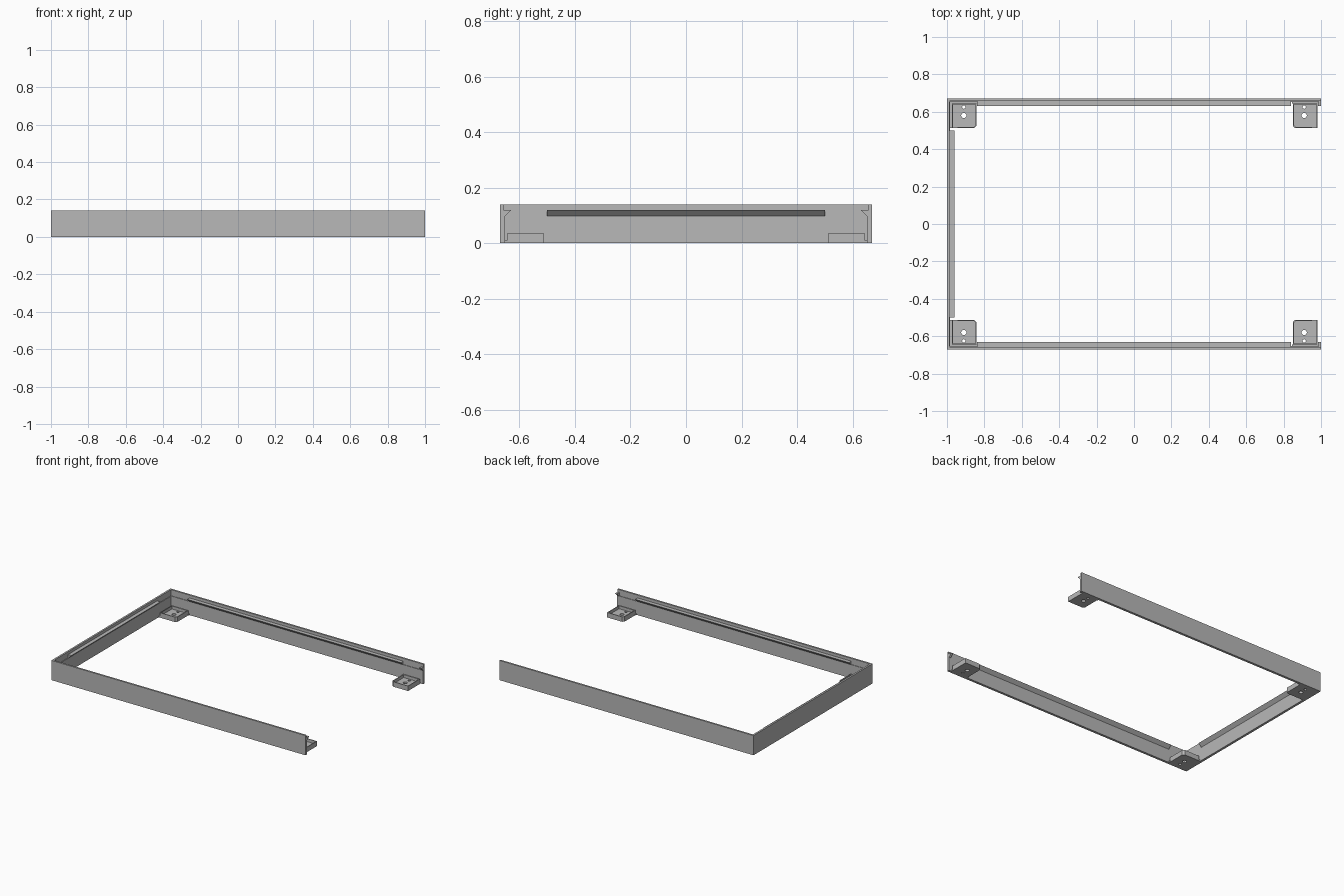
import bpy, bmesh
from mathutils import Matrix, Vector

if "Cube" in bpy.data.objects:
    bpy.data.objects.remove(bpy.data.objects["Cube"])

grey = bpy.data.materials.new("plain grey")
grey.use_nodes = True
colour = (0.48, 0.48, 0.48, 1)
grey.diffuse_color = colour
grey.node_tree.nodes["Principled BSDF"].inputs["Base Color"].default_value = colour

X, Y = 1.0, 0.67      # outer half sizes
WALL, TOP = 0.017, 0.14


def finish(name, bm):
    bmesh.ops.recalc_face_normals(bm, faces=bm.faces)
    mesh = bpy.data.meshes.new(name)
    bm.to_mesh(mesh)
    bm.free()
    mesh.materials.append(grey)
    obj = bpy.data.objects.new(name, mesh)
    bpy.context.collection.objects.link(obj)
    return obj


def sweep(name, profile, path):
    """Run a (depth, height) profile along (x, y, inward x, inward y) stations."""
    bm = bmesh.new()
    rings = [[bm.verts.new((x + d * nx, y + d * ny, z)) for d, z in profile]
             for x, y, nx, ny in path]
    n = len(profile)
    for a, b in zip(rings, rings[1:]):
        for i in range(n):
            j = (i + 1) % n
            bm.faces.new((a[i], a[j], b[j], b[i]))
    bm.faces.new(rings[0])
    bm.faces.new(rings[-1])
    return finish(name, bm)


# Three-sided frame wall, slightly thinner above the ledge line
wall_profile = [(0, 0), (WALL, 0), (WALL, 0.097), (0.013, 0.097), (0.013, TOP), (0, TOP)]
sweep("frame_wall", wall_profile,
      [(X, -Y, 0, 1), (-X, -Y, 1, 1), (-X, Y, 1, -1), (X, Y, 0, -1)])

# Ledges with sloped undersides
ledge = [(0.012, 0.097), (WALL, 0.097), (0.04, 0.12), (0.012, 0.12)]
sweep("side_ledge", ledge, [(-X, -0.5, 1, 0), (-X, 0.5, 1, 0)])
for label, s in (("front", -1), ("back", 1)):
    sweep(label + "_ledge", ledge, [(-0.84, s * Y, 0, -s), (0.84, s * Y, 0, -s)])
    sweep(label + "_end_hook", ledge, [(0.985, s * Y, 0, -s), (X, s * Y, 0, -s)])


def prism(bm, outline, z0, z1):
    base = bm.faces.new([bm.verts.new((x, y, z0)) for x, y in outline])
    out = bmesh.ops.extrude_face_region(bm, geom=[base])["geom"]
    verts = [v for v in out if isinstance(v, bmesh.types.BMVert)]
    bmesh.ops.translate(bm, verts=verts, vec=(0, 0, z1 - z0))
    return next(f for f in out if isinstance(f, bmesh.types.BMFace))


def foot(name, sx, sy):
    """Shallow corner tray with a clipped inner corner and two screw holes."""
    inner, outer = (0.843, 0.973) if sx < 0 else (0.85, 0.98)
    cut = 0.012
    outline = [(outer, 0.512), (outer, 0.645), (inner, 0.645),
               (inner, 0.512 + cut), (inner + cut, 0.512)]
    bm = bmesh.new()
    top = prism(bm, [(sx * x, sy * y) for x, y in outline], 0, 0.035)
    bmesh.ops.recalc_face_normals(bm, faces=bm.faces)
    bmesh.ops.inset_region(bm, faces=[top], thickness=0.007)
    floor = bmesh.ops.extrude_face_region(bm, geom=[top])["geom"]
    bmesh.ops.translate(bm, vec=(0, 0, -0.021),
                        verts=[v for v in floor if isinstance(v, bmesh.types.BMVert)])
    if top.is_valid:
        bmesh.ops.delete(bm, geom=[top], context="FACES_ONLY")
    tray = finish(name, bm)

    # Screw holes
    cutter_bm = bmesh.new()
    for y, r in ((0.58, 0.014), (0.625, 0.009)):
        bmesh.ops.create_cone(cutter_bm, cap_ends=True, segments=24, radius1=r, radius2=r,
                              depth=0.1, matrix=Matrix.Translation((sx * 0.91, sy * y, 0)))
    cutter = finish("hole_cutter", cutter_bm)
    cutter.hide_render = True
    mod = tray.modifiers.new("holes", "BOOLEAN")
    mod.operation, mod.solver, mod.object = "DIFFERENCE", "EXACT", cutter
    bpy.context.view_layer.update()
    graph = bpy.context.evaluated_depsgraph_get()
    tray.data = bpy.data.meshes.new_from_object(tray.evaluated_get(graph))
    tray.modifiers.clear()
    bpy.data.objects.remove(cutter)

    # Thin tabs joining the tray to the walls
    bm = bmesh.new()
    tabs = [(inner - 0.005, outer, 0.643, 0.656)]
    if sx < 0:
        tabs.append((outer - 0.002, 0.985, 0.512, 0.656))
    for x0, x1, y0, y1 in tabs:
        prism(bm, [(sx * x, sy * y) for x, y in ((x0, y0), (x1, y0), (x1, y1), (x0, y1))],
              0, 0.01)
    finish(name + "_tab", bm)


for fb, sy in (("front", -1), ("back", 1)):
    for side, sx in (("right", -1), ("left", 1)):
        foot(f"{fb}_{side}_foot", sx, sy)
